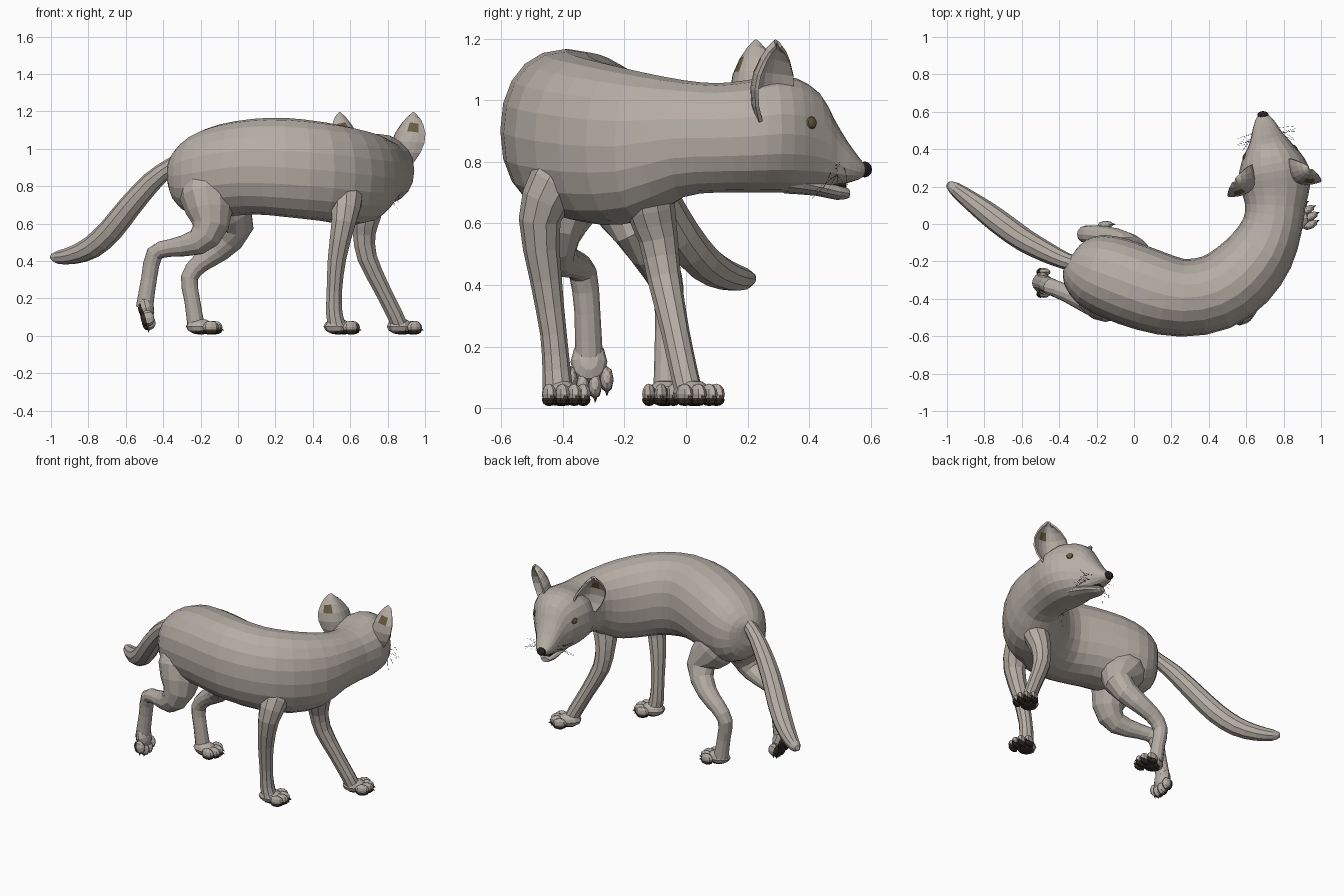
import bpy, bmesh, math, random
from mathutils import Vector, Matrix

if "Cube" in bpy.data.objects:
    bpy.data.objects.remove(bpy.data.objects["Cube"])

random.seed(4)


def material(name, col):
    m = bpy.data.materials.new(name)
    m.diffuse_color = (*col, 1)
    m.use_nodes = True
    m.node_tree.nodes["Principled BSDF"].inputs["Base Color"].default_value = m.diffuse_color
    return m


FUR = material("grey beige fur", (0.465, 0.42, 0.375))
PAD = material("dark paw pad", (0.035, 0.028, 0.022))
CLAW = material("brown claw", (0.13, 0.10, 0.05))
NOSE = material("black nose", (0.022, 0.017, 0.017))
EYE = material("brown eye", (0.14, 0.105, 0.05))
Z = Vector((0, 0, 1))


def finish(name, bm, mats):
    bmesh.ops.recalc_face_normals(bm, faces=bm.faces)
    me = bpy.data.meshes.new(name)
    bm.to_mesh(me)
    bm.free()
    for m in mats:
        me.materials.append(m)
    ob = bpy.data.objects.new(name, me)
    bpy.context.collection.objects.link(ob)
    return ob


def smooth_path(rows, k):
    """Catmull-Rom through rows of numbers, k steps per span."""
    out = []
    for i in range(len(rows) - 1):
        a, b, c, d = (rows[max(i - 1, 0)], rows[i], rows[i + 1], rows[min(i + 2, len(rows) - 1)])
        for j in range(k):
            t = j / k
            out.append([0.5 * (2 * q + (r - p) * t + (2 * p - 5 * q + 4 * r - s) * t * t
                               + (3 * q - p - 3 * r + s) * t ** 3) for p, q, r, s in zip(a, b, c, d)])
    return out + [list(rows[-1])]


def loft(name, rows, n=12, k=2, side=None, upright=False, mat=FUR, square=1.0):
    """Rows are x, y, z, half width, half height; square < 1 fills the corners."""
    def bulge(v):
        return math.copysign(abs(v) ** square, v)
    rows = smooth_path(rows, k)
    bm, rings = bmesh.new(), []
    for i, r in enumerate(rows):
        t = Vector(rows[min(i + 1, len(rows) - 1)][:3]) - Vector(rows[max(i - 1, 0)][:3])
        if upright:
            t.z = 0
        t.normalize()
        s = (side - t * side.dot(t)).normalized() if side else t.cross(Z).normalized()
        u = Z if upright else s.cross(t)
        c = Vector(r[:3])
        rings.append([bm.verts.new(c + s * (r[3] * bulge(math.cos(2 * math.pi * a / n)))
                                   + u * (r[4] * bulge(math.sin(2 * math.pi * a / n)))) for a in range(n)])
    for p, q in zip(rings, rings[1:]):
        for a in range(n):
            bm.faces.new((p[a], p[(a + 1) % n], q[(a + 1) % n], q[a]))
    bm.faces.new(rings[0])
    bm.faces.new(rings[-1])
    return finish(name, bm, [mat])


def profile(rows):
    """x, y, top, bottom, half width -> loft rows."""
    return [(x, y, (t + b) / 2, w, (t - b) / 2) for x, y, t, b, w in rows]


def tube(name, rows, n=10, side=Vector((0, 1, 0))):
    return loft(name, [(*r, r[3]) for r in rows], n, 2, side)


def ball(bm, m, loc, scale, mat=0, seg=8, rings=6):
    mx = m @ Matrix.Translation(loc) @ Matrix.Diagonal((*scale, 1))
    vs = bmesh.ops.create_uvsphere(bm, u_segments=seg, v_segments=rings, radius=1, matrix=mx)["verts"]
    for f in {f for v in vs for f in v.link_faces}:
        f.material_index = mat


# Curved trunk, neck, skull and muzzle in one skin
body = loft("body_and_head", profile([
    (-0.345, -0.19, 0.95, 0.80, 0.06), (-0.318, -0.205, 1.00, 0.71, 0.13),
    (-0.235, -0.24, 1.075, 0.645, 0.195), (-0.10, -0.29, 1.13, 0.635, 0.22),
    (0.08, -0.355, 1.16, 0.65, 0.22), (0.26, -0.395, 1.165, 0.635, 0.208),
    (0.44, -0.365, 1.145, 0.615, 0.205), (0.58, -0.27, 1.12, 0.595, 0.198),
    (0.685, -0.14, 1.09, 0.61, 0.18), (0.74, -0.01, 1.065, 0.685, 0.16),
    (0.755, 0.10, 1.055, 0.70, 0.162), (0.755, 0.20, 1.065, 0.70, 0.188),
    (0.745, 0.28, 1.08, 0.70, 0.19), (0.73, 0.36, 1.07, 0.70, 0.157),
    (0.718, 0.43, 1.025, 0.705, 0.112), (0.708, 0.475, 0.945, 0.718, 0.085),
    (0.70, 0.52, 0.87, 0.73, 0.066), (0.693, 0.56, 0.815, 0.742, 0.045),
    (0.691, 0.578, 0.795, 0.755, 0.03)]), 20, 2, upright=True, square=0.92)

# Lower jaw and dark mouth gap
loft("lower_jaw", profile([
    (0.74, 0.32, 0.78, 0.697, 0.09), (0.72, 0.42, 0.745, 0.69, 0.072),
    (0.705, 0.49, 0.728, 0.676, 0.05), (0.698, 0.528, 0.712, 0.682, 0.026)]), 12, 2, upright=True)
loft("mouth_gap", profile([
    (0.72, 0.41, 0.74, 0.715, 0.05), (0.705, 0.49, 0.742, 0.708, 0.034),
    (0.698, 0.515, 0.742, 0.70, 0.02)]), 10, 2, upright=True, mat=PAD)

# Tail
tube("tail", [
    (-0.25, -0.23, 0.97, 0.04), (-0.36, -0.20, 0.905, 0.045), (-0.46, -0.155, 0.825, 0.055),
    (-0.58, -0.09, 0.69, 0.063), (-0.68, -0.02, 0.565, 0.066), (-0.78, 0.055, 0.475, 0.062),
    (-0.88, 0.13, 0.432, 0.05), (-0.96, 0.19, 0.42, 0.036), (-0.995, 0.215, 0.425, 0.016)],
    10, Vector((0.5, 0.85, 0)))

# Legs
tube("front_leg_near", [
    (0.58, -0.35, 0.84, 0.08), (0.58, -0.425, 0.73, 0.088), (0.565, -0.475, 0.61, 0.068),
    (0.53, -0.455, 0.42, 0.052), (0.515, -0.43, 0.24, 0.043), (0.515, -0.42, 0.12, 0.046),
    (0.53, -0.415, 0.05, 0.05)])
tube("front_leg_far", [
    (0.72, -0.13, 0.78, 0.08), (0.69, -0.115, 0.65, 0.08), (0.675, -0.09, 0.55, 0.064),
    (0.69, -0.07, 0.42, 0.055), (0.77, -0.035, 0.25, 0.046), (0.84, -0.005, 0.11, 0.045),
    (0.865, 0.01, 0.05, 0.045)])
tube("hind_leg_near", [
    (-0.17, -0.31, 0.86, 0.13), (-0.165, -0.375, 0.74, 0.145), (-0.15, -0.425, 0.59, 0.10),
    (-0.22, -0.425, 0.50, 0.07), (-0.36, -0.37, 0.47, 0.047), (-0.445, -0.335, 0.44, 0.046),
    (-0.475, -0.32, 0.31, 0.042), (-0.50, -0.315, 0.15, 0.046)], 12)
tube("hind_leg_far", [
    (-0.17, -0.23, 0.84, 0.12), (-0.08, -0.205, 0.71, 0.135), (-0.005, -0.15, 0.58, 0.088),
    (-0.10, -0.085, 0.46, 0.064), (-0.20, -0.06, 0.39, 0.052), (-0.26, -0.055, 0.31, 0.046),
    (-0.245, -0.06, 0.19, 0.042), (-0.225, -0.06, 0.06, 0.046)], 12)


# Paws with toes, pads and claws
def paw(name, loc, turn, pitch=0):
    m = (Matrix.Translation(loc) @ Matrix.Rotation(math.radians(turn), 4, 'Z')
         @ Matrix.Rotation(math.radians(pitch), 4, 'Y'))
    bm = bmesh.new()
    ball(bm, m, (-0.02, 0, 0.05), (0.075, 0.06, 0.042), 0, 10)
    ball(bm, m, (-0.015, 0, 0.025), (0.055, 0.05, 0.018), 1, 10)
    for y in (-0.058, -0.02, 0.02, 0.058):
        x = 0.058 if abs(y) < 0.03 else 0.036
        ball(bm, m, (x, y, 0.046), (0.043, 0.022, 0.034))
        ball(bm, m, (x, y, 0.027), (0.041, 0.022, 0.020), 1)
        cm = m @ Matrix.Translation((x + 0.04, y, 0.034)) @ Matrix.Rotation(math.radians(115), 4, 'Y')
        vs = bmesh.ops.create_cone(bm, segments=5, radius1=0.011, radius2=0.001, depth=0.028,
                                   cap_ends=True, matrix=cm)["verts"]
        for f in {f for v in vs for f in v.link_faces}:
            f.material_index = 2
    finish(name, bm, [FUR, PAD, CLAW])


paw("front_paw_near", (0.55, -0.40, 0), 18)
paw("front_paw_far", (0.885, 0.03, 0), 28)
paw("hind_paw_near", (-0.535, -0.315, 0.118), 0, 75)
paw("hind_paw_far", (-0.185, -0.065, 0), 4)


# Head frame: sideways, forward, height
def head(l, f, z):
    return Vector((0.75 + 0.987 * l - 0.16 * f, 0.2 + 0.16 * l + 0.987 * f, z))


# Cupped ears, each with a small brown patch near the outer edge
def ear(name, sgn):
    bm, grid = bmesh.new(), []
    for v, w in ((0, 0.065), (0.2, 0.092), (0.42, 0.104), (0.62, 0.096), (0.8, 0.07), (0.92, 0.044), (1, 0.014)):
        row = []
        for i in range(9):
            u = i / 4 - 1
            back = 0.7 * w * (1 - u * u)
            l = 0.148 + 0.06 * v - 0.71 * u * w - 0.70 * back
            f = 0.058 + 0.01 * v + 0.70 * u * w - 0.71 * back
            row.append(bm.verts.new(head(sgn * l, f, 0.93 + 0.262 * v - 0.02 * u * u * v)))
        grid.append(row)
    for j, (p, q) in enumerate(zip(grid, grid[1:])):
        for i in range(8):
            face = bm.faces.new((p[i], p[i + 1], q[i + 1], q[i]))
            face.material_index = int(j == 3 and i in (1, 2))
    ob = finish(name, bm, [FUR, EYE])
    mod = ob.modifiers.new("thickness", 'SOLIDIFY')
    mod.thickness, mod.offset = 0.012, 0


# Eyes set on the skull surface
bpy.context.view_layer.update()
for label, sgn in (("right", 1), ("left", -1)):
    ear(label + "_ear", sgn)
    _, p, nrm, _ = body.closest_point_on_mesh(head(sgn * 0.17, 0.205, 0.93))
    bm = bmesh.new()
    m = Matrix.Translation(p) @ nrm.to_track_quat('Z', 'Y').to_matrix().to_4x4()
    ball(bm, m, (0, 0, 0), (0.021, 0.021, 0.009), 0, 10)
    finish(label + "_eye", bm, [EYE])

# Nose
bm = bmesh.new()
ball(bm, Matrix(), (0.69, 0.58, 0.775), (0.032, 0.024, 0.026), 0, 10)
finish("nose", bm, [NOSE])

# Whiskers
cu = bpy.data.curves.new("whiskers", 'CURVE')
cu.dimensions, cu.bevel_depth, cu.bevel_resolution = '3D', 0.0006, 0
for sgn in (1, -1):
    for i in range(9):
        f, z = random.uniform(0.26, 0.31), random.uniform(0.75, 0.79)
        out, fwd, drop = random.uniform(0.06, 0.11), random.uniform(-0.10, 0.02), random.uniform(-0.08, 0.03)
        sp = cu.splines.new('POLY')
        sp.points.add(2)
        for pt, t in zip(sp.points, (0, 0.5, 1)):
            pt.co = (*head(sgn * (0.055 + out * t), f + fwd * t * t, z + drop * t * t), 1)
cu.materials.append(NOSE)
bpy.context.collection.objects.link(bpy.data.objects.new("whiskers", cu))
